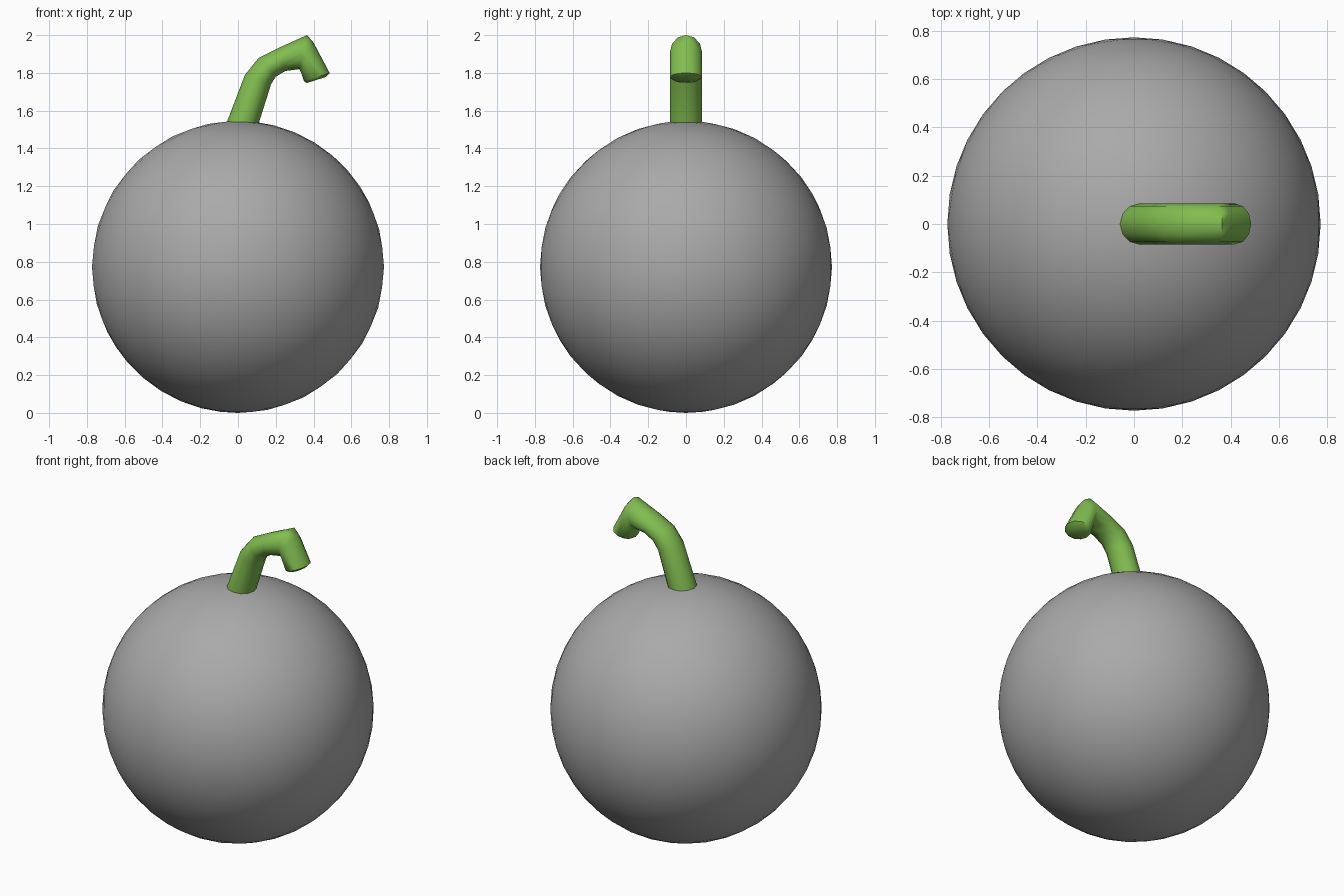
import bpy, bmesh, math
from mathutils import Vector

cube = bpy.data.objects.get("Cube")
if cube:
    bpy.data.objects.remove(cube, do_unlink=True)


def material(name, rgb):
    m = bpy.data.materials.new(name)
    m.use_nodes = True
    m.diffuse_color = (*rgb, 1)
    m.node_tree.nodes["Principled BSDF"].inputs["Base Color"].default_value = (*rgb, 1)
    return m


def finish(bm, name, mat, angle):
    bmesh.ops.recalc_face_normals(bm, faces=bm.faces)
    mesh = bpy.data.meshes.new(name)
    bm.to_mesh(mesh)
    bm.free()
    mesh.materials.append(mat)
    obj = bpy.data.objects.new(name, mesh)
    bpy.context.collection.objects.link(obj)
    bpy.ops.object.select_all(action="DESELECT")
    obj.select_set(True)
    bpy.context.view_layer.objects.active = obj
    bpy.ops.object.shade_smooth_by_angle(angle=math.radians(angle))
    return obj


gray = material("gray", (0.40, 0.40, 0.40))
green = material("leaf green", (0.22, 0.51, 0.08))

# Round body
RADIUS = 0.773
bm = bmesh.new()
bmesh.ops.create_icosphere(bm, subdivisions=4, radius=RADIUS)
bmesh.ops.translate(bm, verts=bm.verts, vec=(0, 0, RADIUS))
finish(bm, "round_body", gray, 60)

# Bent stem: each ring spans an outer and an inner point (x, z) of its side profile
SIDES, HALF_WIDTH = 12, 0.085
profile = [
    ((-0.09, 1.45), (0.08, 1.45)),
    ((-0.055, 1.55), (0.115, 1.55)),
    ((0.037, 1.79), (0.175, 1.74)),
    ((0.11, 1.88), (0.20, 1.78)),
    ((0.21, 1.93), (0.25, 1.81)),
    ((0.365, 2.00), (0.325, 1.82)),
    ((0.40, 1.96), (0.335, 1.80)),
    ((0.485, 1.80), (0.35, 1.755)),
    ((0.465, 1.778), (0.365, 1.747)),
]
bm = bmesh.new()
rings = []
for i, (outer, inner) in enumerate(profile):
    a, b = Vector((outer[0], 0, outer[1])), Vector((inner[0], 0, inner[1]))
    width = HALF_WIDTH * (0.75 if i == len(profile) - 1 else 1)
    ring = []
    for k in range(SIDES):
        t = math.tau * k / SIDES
        ring.append(bm.verts.new((a + b) / 2 + (a - b) / 2 * math.cos(t)
                                 + Vector((0, width * math.sin(t), 0))))
    rings.append(ring)
for r, s in zip(rings, rings[1:]):
    for k in range(SIDES):
        n = (k + 1) % SIDES
        bm.faces.new((r[k], r[n], s[n], s[k]))
bm.faces.new(rings[0])
bm.faces.new(rings[-1])
finish(bm, "bent_stem", green, 60)
